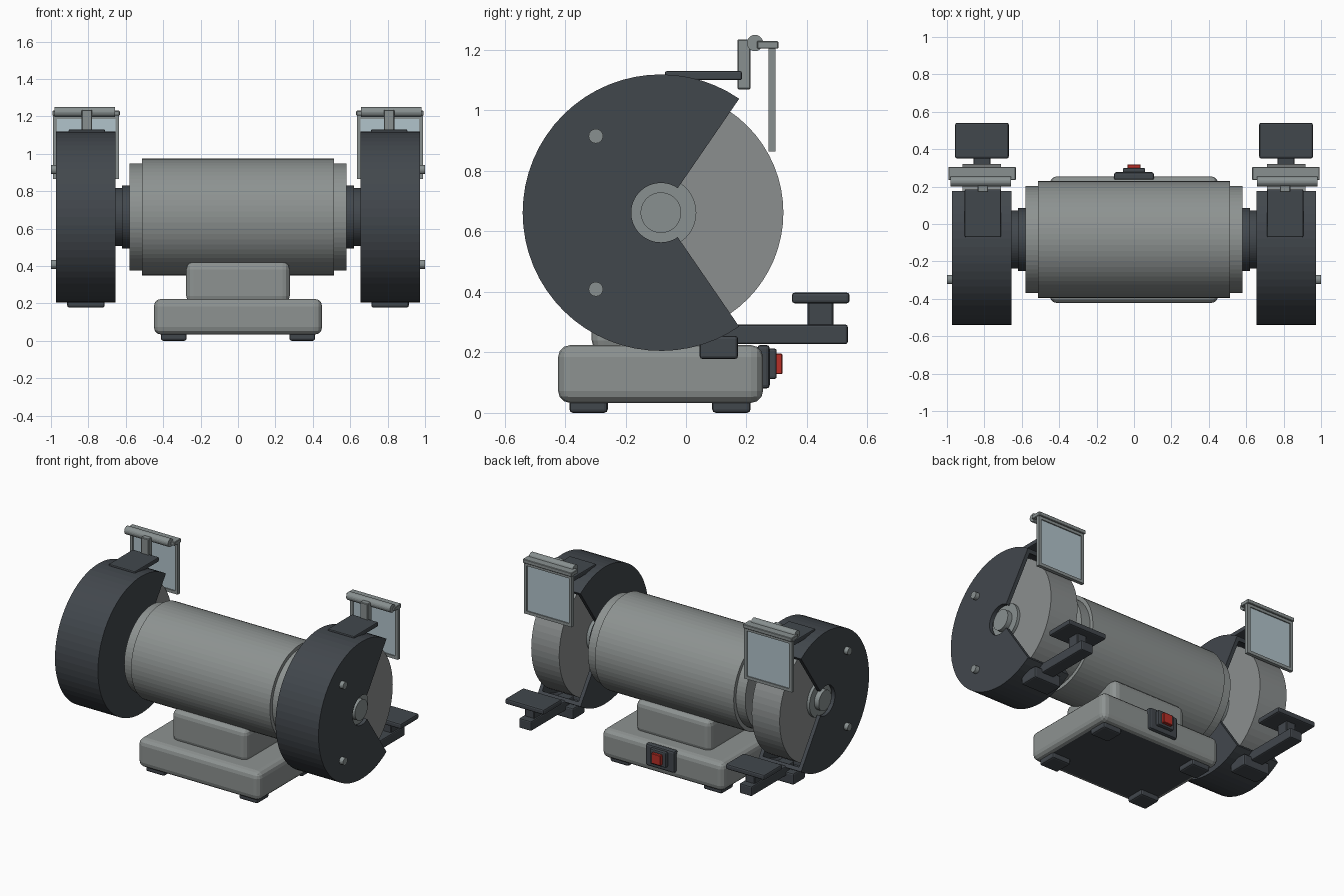
import bpy, bmesh, math

if "Cube" in bpy.data.objects:
    bpy.data.objects.remove(bpy.data.objects["Cube"])

CY, CZ = -0.083, 0.662     # spindle axis, parallel to x
GX = 0.813                 # middle of each wheel guard


def material(name, rgb):
    m = bpy.data.materials.new(name)
    m.diffuse_color = (*[c ** 2.2 for c in rgb], 1)
    m.use_nodes = True
    m.node_tree.nodes["Principled BSDF"].inputs["Base Color"].default_value = m.diffuse_color
    return m


GREY = material("painted grey", (0.55, 0.57, 0.565))
DARK = material("dark charcoal", (0.265, 0.285, 0.305))
STEEL = material("steel", (0.53, 0.56, 0.56))
WHEEL = material("abrasive grey", (0.54, 0.555, 0.555))
GLASS = material("pale glass", (0.69, 0.76, 0.79))
RED = material("switch red", (0.72, 0.2, 0.17))


def finish(name, bm, mat, bevel=0, segments=2, mirror=False):
    bmesh.ops.recalc_face_normals(bm, faces=bm.faces)
    me = bpy.data.meshes.new(name)
    bm.to_mesh(me)
    bm.free()
    me.materials.append(mat)
    ob = bpy.data.objects.new(name, me)
    bpy.context.collection.objects.link(ob)
    if bevel:
        b = ob.modifiers.new("Bevel", 'BEVEL')
        b.width, b.segments = bevel, segments
    if mirror:
        ob.modifiers.new("Mirror", 'MIRROR')
    return ob


def box(name, x, y, z, mat, bevel=0.0, segments=2, mirror=False):
    """Box from (min, max) ranges."""
    bm = bmesh.new()
    bmesh.ops.create_cube(bm, size=1)
    for v in bm.verts:
        v.co = [(a + b) / 2 + c * (b - a) for c, (a, b) in zip(v.co, (x, y, z))]
    return finish(name, bm, mat, bevel, segments, mirror)


def lathe(name, profile, mat, centre=(CY, CZ), start=0, sweep=360, steps=64,
          closed=False, mirror=False):
    """Turn an (x, radius) profile about an axis parallel to x."""
    bm = bmesh.new()
    full = sweep == 360
    rings = []
    for i in range(steps if full else steps + 1):
        a = math.radians(start + sweep * i / steps)
        rings.append([bm.verts.new((x, centre[0] + r * math.cos(a),
                                    centre[1] + r * math.sin(a))) for x, r in profile])
    n = len(profile)
    for i in range(steps):
        a, b = rings[i], rings[(i + 1) % len(rings)]
        for j in range(n if closed else n - 1):
            k = (j + 1) % n
            bm.faces.new((a[j], a[k], b[k], b[j]))
    if not full:
        bm.faces.new(rings[0])
        bm.faces.new(rings[-1])
    elif not closed:
        bm.faces.new([r[0] for r in rings])
        bm.faces.new([r[-1] for r in rings])
    return finish(name, bm, mat, mirror=mirror)


def around(c, w):
    return (c - w / 2, c + w / 2)


# Base, pedestal and feet
base = box("base", (-0.45, 0.45), (-0.423, 0.255), (0.033, 0.224), GREY, 0.04, 3)
base.data.materials.append(DARK)
for p in base.data.polygons:
    if p.normal.z < -0.9:
        p.material_index = 1
base.modifiers["Bevel"].material = 0
box("pedestal", (-0.277, 0.277), (-0.312, 0.146), (0.2, 0.422), GREY, 0.04, 3)
for tag, y in (("front", -0.322), ("rear", 0.15)):
    box(tag + "_feet", (0.275, 0.412), around(y, 0.127), (0, 0.045), DARK, 0.012, 2, True)

# Power switch at the back
box("switch_plate", (-0.107, 0.107), (0.235, 0.277), (0.08, 0.225), DARK, 0.012)
box("switch_bezel", (-0.06, 0.06), (0.27, 0.3), (0.112, 0.213), DARK, 0.008)
box("switch_button", (-0.035, 0.035), (0.295, 0.319), (0.128, 0.196), RED, 0.003, 1)

# Motor housing with stepped end bells
lathe("motor", [(-0.58, 0.287), (-0.512, 0.287), (-0.512, 0.312),
                (0.512, 0.312), (0.512, 0.287), (0.58, 0.287)], GREY)

# Spindle collars between motor and guards
lathe("spindle_collar", [(0.57, 0.168), (0.62, 0.168), (0.62, 0.155), (0.665, 0.155)],
      DARK, mirror=True)

# Grinding wheels with flanges and end nuts
lathe("grinding_wheel", [(0.71, 0.405), (0.916, 0.405)], WHEEL, mirror=True)
lathe("wheel_hub", [(0.65, 0.117), (0.935, 0.117), (0.935, 0.067), (0.968, 0.067)],
      STEEL, mirror=True)

# Hollow wheel guards, open at the back
X0, X1, R0, R1, T = 0.655, 0.972, 0.098, 0.457, 0.025
lathe("wheel_guard",
      [(X1, R0), (X1, R1), (X0, R1), (X0, R0), (X0 + T, R0), (X0 + T, R1 - T),
       (X1 - T, R1 - T), (X1 - T, R0)],
      DARK, start=55.5, sweep=249, steps=44, closed=True, mirror=True)

# Guard bolts
for tag, dz in (("upper", 0.253), ("lower", -0.253)):
    lathe(tag + "_guard_bolt", [(0.96, 0.024), (1.0, 0.024)], STEEL,
          centre=(-0.298, CZ + dz), steps=16, mirror=True)

# Eye shields: bracket, arm, rod, clamp bar, framed pane
box("shield_bracket", around(GX - 0.005, 0.194), (-0.07, 0.185), (1.1, 1.13), DARK, 0.006, 2, True)
box("shield_arm", around(GX - 0.005, 0.056), (0.17, 0.214), (1.07, 1.235), STEEL, 0.004, 1, True)
lathe("shield_rod", [(0.657, 0.027), (0.98, 0.027)], STEEL, centre=(0.228, 1.223),
      steps=20, mirror=True)
box("shield_clamp_bar", (0.632, 0.992), (0.235, 0.305), (1.204, 1.23), STEEL, 0.003, 1, True)
for tag, x, z in (("inner", (0.636, 0.656), (0.865, 1.206)),
                  ("outer", (0.968, 0.988), (0.865, 1.206)),
                  ("bottom", (0.656, 0.968), (0.865, 0.885)),
                  ("top", (0.656, 0.968), (1.186, 1.206))):
    box("shield_frame_" + tag, x, (0.273, 0.296), z, STEEL, mirror=True)
box("shield_pane", (0.65, 0.974), (0.28, 0.289), (0.88, 1.19), GLASS, mirror=True)

# Tool rests: mount block, arm, post, table
box("rest_mount", around(GX, 0.2), (0.045, 0.172), (0.178, 0.255), DARK, 0.01, 2, True)
box("rest_arm", around(GX, 0.09), (0.08, 0.535), (0.227, 0.292), DARK, 0.008, 2, True)
box("rest_post", around(GX, 0.07), (0.402, 0.487), (0.285, 0.37), DARK, 0.004, 1, True)
box("rest_table", around(GX, 0.287), (0.35, 0.541), (0.362, 0.398), DARK, 0.01, 2, True)
